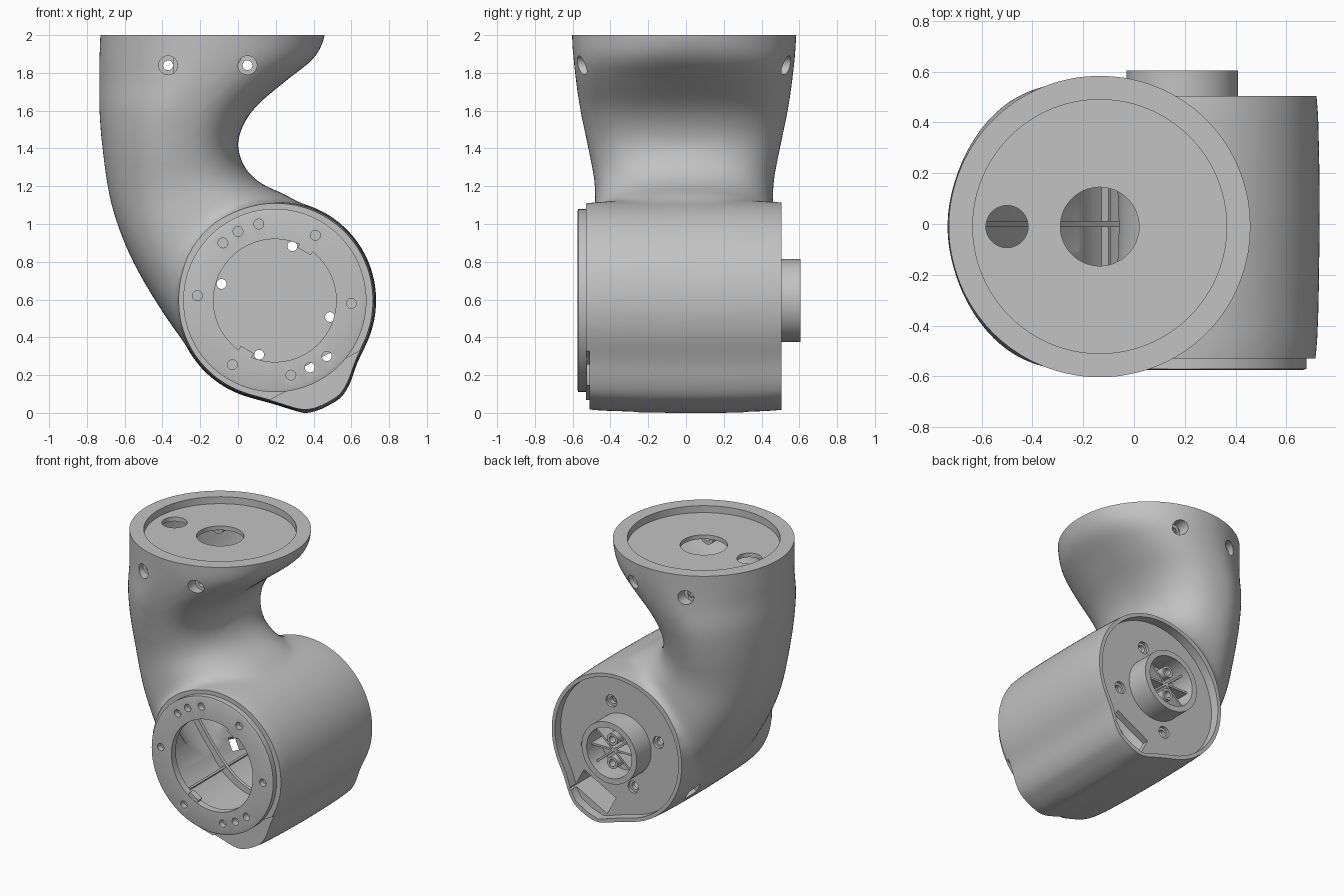
import bpy, bmesh, math
from mathutils import Vector, Matrix

if "Cube" in bpy.data.objects:
    bpy.data.objects.remove(bpy.data.objects["Cube"])

CX, CZ = 0.2, 0.595          # barrel axis (runs along y)
TX, TY = -0.135, -0.01       # centre of the round top flange

grey = bpy.data.materials.new("plain_grey")
grey.diffuse_color = (0.54, 0.54, 0.54, 1)
grey.use_nodes = True
grey.node_tree.nodes["Principled BSDF"].inputs["Base Color"].default_value = grey.diffuse_color


def finish(name, bm):
    bmesh.ops.recalc_face_normals(bm, faces=bm.faces)
    me = bpy.data.meshes.new(name)
    bm.to_mesh(me)
    bm.free()
    ob = bpy.data.objects.new(name, me)
    bpy.context.collection.objects.link(ob)
    me.materials.append(grey)
    return ob


def loft(name, rings, closed=False):
    bm = bmesh.new()
    rows = [[bm.verts.new(p) for p in r] for r in rings]
    pairs = list(zip(rows, rows[1:])) + ([(rows[-1], rows[0])] if closed else [])
    n = len(rows[0])
    for a, b in pairs:
        for i in range(n):
            j = (i + 1) % n
            bm.faces.new((a[i], a[j], b[j], b[i]))
    if not closed:
        bm.faces.new(rows[0])
        bm.faces.new(rows[-1])
    return finish(name, bm)


def prism(name, pts, y0, y1):
    return loft(name, [[(x, y, z) for x, z in pts] for y in (y0, y1)])


def rods(name, items, seg=32):
    """Cylinders given as (start, end, radius), all in one mesh."""
    bm = bmesh.new()
    for a, b, r in items:
        a, b = Vector(a), Vector(b)
        m = Matrix.Translation((a + b) / 2) @ (b - a).to_track_quat('Z', 'Y').to_matrix().to_4x4()
        bmesh.ops.create_cone(bm, cap_ends=True, segments=seg, radius1=r, radius2=r,
                              depth=(b - a).length, matrix=m)
    return finish(name, bm)


def box(name, c, size, rot=Matrix.Identity(4)):
    bm = bmesh.new()
    m = Matrix.Translation(c) @ rot @ Matrix.Diagonal((*size, 1))
    bmesh.ops.create_cube(bm, size=1, matrix=m)
    return finish(name, bm)


def tube(name, x, z, prof, n=96):
    """Lathe a closed (radius, y) profile about a y axis."""
    return loft(name, [[(x + r * math.cos(t * math.tau / n), y, z + r * math.sin(t * math.tau / n))
                        for t in range(n)] for r, y in prof], closed=True)


def apply(ob, mod):
    bpy.context.view_layer.objects.active = ob
    bpy.ops.object.modifier_apply(modifier=mod.name)


def boolean(ob, other, op='DIFFERENCE'):
    m = ob.modifiers.new("bool", 'BOOLEAN')
    m.operation, m.solver, m.object = op, 'EXACT', other
    apply(ob, m)
    bpy.data.objects.remove(other)


# Elbow sections: left x, left z, right x, right z, half width, squareness left and right
SEC = [(-.73, 2.13, .47, 2.13, .597, 2, 2), (-.73, 2.0, .462, 2.0, .595, 2, 2),
       (-.735, 1.88, .405, 1.88, .587, 1.95, 2.25), (-.735, 1.75, .25, 1.755, .573, 1.85, 2.6),
       (-.735, 1.6, .075, 1.6, .55, 1.85, 2.8), (-.715, 1.37, 0, 1.44, .51, 1.9, 2.7),
       (-.67, 1.1, .035, 1.3, .473, 2.05, 2.5), (-.575, .84, .13, 1.21, .48, 2.5, 2.5),
       (-.435, .59, .28, 1.14, .505, 2.9, 2.7), (-.27, .355, .45, 1.0, .53, 3.2, 2.9),
       (-.09, .17, .55, .85, .55, 3.3, 3), (.1, .085, .6, .7, .56, 3.4, 3.2)]


def densify(secs, k=4):
    """Catmull-Rom interpolation between the sections."""
    out = []
    for i in range(len(secs) - 1):
        p = [secs[min(max(j, 0), len(secs) - 1)] for j in range(i - 1, i + 3)]
        for s in range(k):
            t = s / k
            out.append(tuple(.5 * (2 * b + (c - a) * t + (2 * a - 5 * b + 4 * c - d) * t * t
                                   + (3 * b - a - 3 * c + d) * t ** 3) for a, b, c, d in zip(*p)))
    return out + [secs[-1]]


def section(s, da=0.0, dw=0.0, n=72):
    lx, lz, rx, rz, w, el, er = s
    L, R = Vector((lx, TY, lz)), Vector((rx, TY, rz))
    c, h = (L + R) / 2, (R - L) / 2
    h = h * (1 - da / h.length)
    out = []
    for i in range(n):
        t = math.tau * i / n
        u, v = math.cos(t), math.sin(t)
        e = er if u > 0 else el
        u = math.copysign(abs(u) ** (2 / e), u)
        v = math.copysign(abs(v) ** (2 / e), v)
        out.append(c + h * u + Vector((0, (w - dw) * v, 0)))
    return out


# Barrel outline: round with a bulge at lower right
arc = [math.radians(-25 + 280 * i / 70) for i in range(71)]
outline = [(CX + .53 * math.cos(a), CZ + .53 * math.sin(a)) for a in arc]
outline += [(.18, .052), (.28, .02), (.36, -.004), (.45, .025), (.55, .083), (.592, .155), (.63, .27)]


def scaled(k):
    return [(CX + (x - CX) * k, CZ + (z - CZ) * k) for x, z in outline]


# Outer body: elbow and barrel blended together, then trimmed flat
body = loft("elbow_body", [section(s) for s in densify(SEC)])
barrel = loft("barrel", [[(x, y, z) for x, z in scaled(k)] for y, k in
                         ((-.62, .95), (-.53, .975), (-.46, .988), (-.25, .999), (0, 1.005),
                          (.25, 1.002), (.44, .992), (.505, .982), (.62, .96))])
boolean(body, barrel, 'UNION')
m = body.modifiers.new("remesh", 'REMESH')
m.mode, m.voxel_size = 'VOXEL', 0.025
apply(body, m)
m = body.modifiers.new("smooth", 'SMOOTH')
m.factor, m.iterations = 0.5, 16
apply(body, m)
boolean(body, box("trim_front", (.2, -1.03, .3), (3, 1, 1.9)))
boolean(body, box("trim_back", (.2, 1.005, .3), (3, 1, 1.9)))
boolean(body, box("trim_top", (0, 0, 2.5), (3, 3, 1)))

# The bulge stops a little short of the front face
boolean(body, box("bulge_step", (.42, -.56, .08), (.66, .1, .22), Matrix.Rotation(-.5, 4, 'Y')))

# Hollow inside
inner = [(-.735, 1.92, .43, 1.92, .59, 2, 2)] + SEC[3:7] + \
        [s[:4] + (.465, 2.5, 2.5) for s in SEC[7:]]
boolean(body, loft("elbow_cavity", [section(s, .06, .08) for s in densify(inner, 3)]))
boolean(body, rods("barrel_cavity", [((CX, -.7, CZ), (CX, .39, CZ), .462)], 96))

# Rear recess and bulge pocket
boolean(body, prism("rear_recess", scaled(.93), .44, .7))
boolean(body, box("bulge_pocket", (CX + .455 * math.cos(1.08), .45, CZ - .455 * math.sin(1.08)),
                  (.15, .4, .29), Matrix.Rotation(1.08, 4, 'Y')))

# Top recess with its two holes
boolean(body, rods("top_recess", [((TX, TY, 1.95), (TX, TY, 2.2), .5)], 96))
boolean(body, rods("top_holes", [((TX, TY, 1.8), (TX, TY, 2.1), .155),
                                 ((-.5, TY, 1.8), (-.5, TY, 2.1), .083)], 64))

# Screw holes: counterbores first, then through holes
rear = [(CX + .3 * math.cos(a), CZ + .3 * math.sin(a))
        for a in (math.radians(-17 + 90 * i) for i in range(4))]
sides = [(x, s) for x in (-.37, .05) for s in (-1, 1)]
bores = [((x, TY + s * .475, 1.84), (x, TY + s * .75, 1.84), .05) for x, s in sides]
bores += [((x, .42, z), (x, .6, z), .043) for x, z in rear]
boolean(body, rods("counterbores", bores))
through = [((x, -.8, 1.84), (x, .8, 1.84), .026) for x in (-.37, .05)]
through += [((x, .3, z), (x, .6, z), .026) for x, z in rear]
boolean(body, rods("through_holes", through))

# Small window low on the outer bend
rot = Vector((-.75, .3, -.6)).to_track_quat('Z', 'Y').to_matrix().to_4x4()
boolean(body, box("window_cut", (-.2, .25, .33), (.11, .09, .36), rot))

# Bosses behind the side screw holes
bosses = [tube("screw_boss", x, 1.84, [(.05, TY + s * .3), (.05, TY + s * .455),
                                       (.026, TY + s * .455), (.026, TY + s * .3)], 32) for x, s in sides]

# Front mounting ring with small screw holes
ring = tube("front_ring", CX - .005, CZ, [(.325, -.525), (.325, -.575), (.47, -.575), (.485, -.57), (.485, -.525)])
blind = [(-.08, .9), (0, .96), (.11, 1.0), (.41, .94), (.6, .58), (.28, .2), (-.03, .255), (-.215, .62)]
vents = [(.38, .24), (.47, .3)]
boolean(ring, rods("ring_holes", [((x, -.7, z), (x, -.535, z), .026) for x, z in blind] +
                   [((x, -.7, z), (x, -.4, z), .026) for x, z in vents]))

# Small key tabs inside the ring
tabs = [box("ring_tab", (CX + .315 * math.cos(a), -.55, CZ + .315 * math.sin(a)), (.03, .045, .08),
            Matrix.Rotation(-a, 4, 'Y')) for a in (math.radians(60), math.radians(240))]

# Rear hub with ribs and two screw posts
hub = tube("rear_hub", CX - .01, CZ, [(.22, .43), (.22, .605), (.18, .605), (.18, .43)])
ribs = [box("hub_rib", (CX - .01, .49, CZ), (.37, .12, .014), Matrix.Rotation(math.radians(a), 4, 'Y'))
        for a in (0, 40, -40)]
posts = [tube("hub_post", CX - .01, CZ + s * .085, [(.042, .43), (.042, .57), (.024, .57), (.024, .43)], 32)
         for s in (-1, 1)]

# Stiffening ribs inside: one along the outer bend, one across it
out_pts, in_pts = [], []
for lx, lz, rx, rz, *_ in densify(inner, 3):
    L, R = Vector((lx, lz)), Vector((rx, rz))
    d = (R - L).normalized()
    out_pts.append(tuple(L + d * .05))
    in_pts.append(tuple(L + d * .10))
rib = prism("inner_rib", out_pts + in_pts[::-1], -.012, .012)
cross = box("cross_rib", (-.12, -.01, .27), (.014, .78, .07), Matrix.Rotation(.75, 4, 'Y'))

# Smooth shading with crisp edges
bpy.ops.object.select_all(action='DESELECT')
for ob in [body, ring, hub, rib, cross] + tabs + ribs + posts + bosses:
    ob.select_set(True)
bpy.context.view_layer.objects.active = body
bpy.ops.object.shade_smooth_by_angle(angle=math.radians(32))
